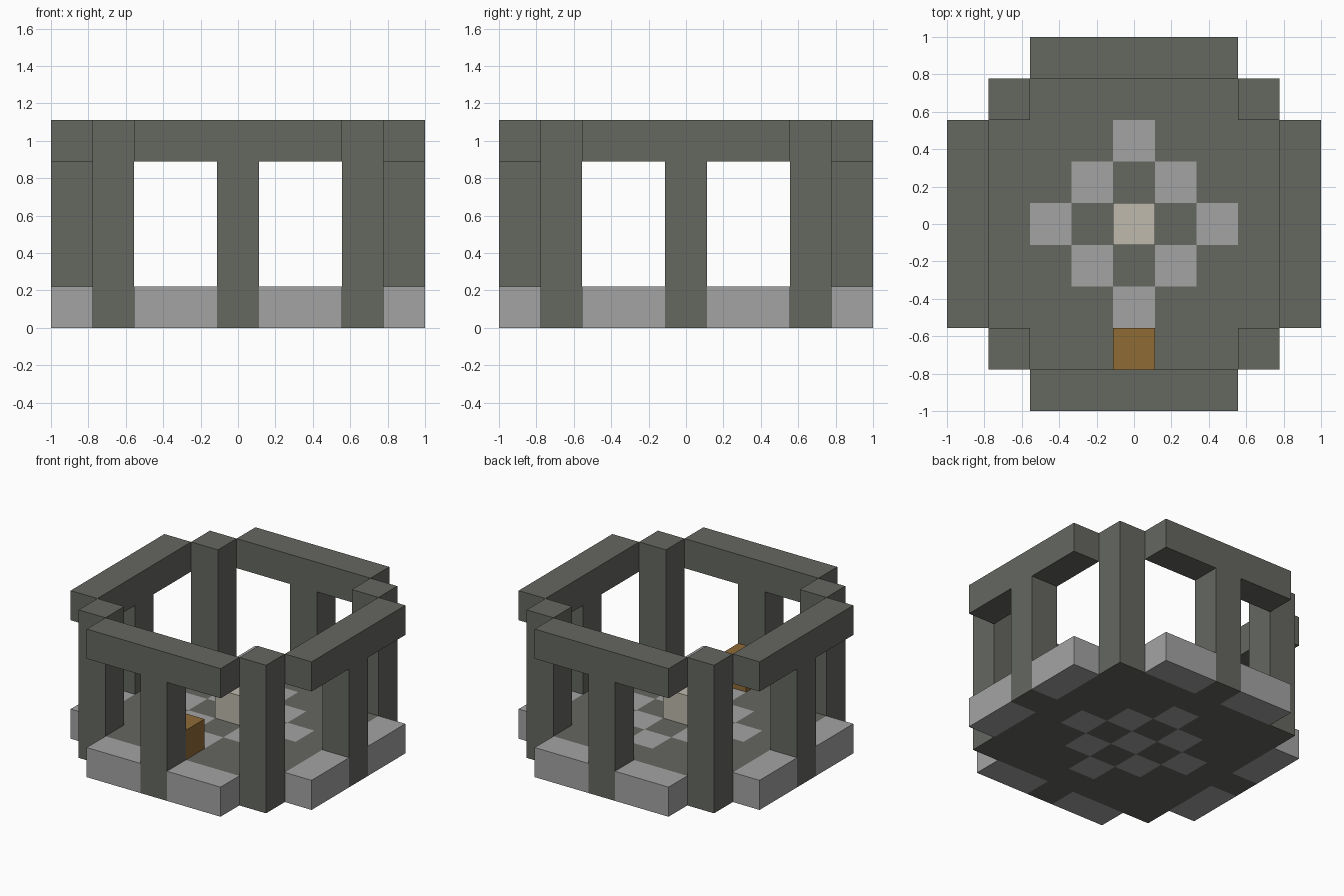
import bpy
import bmesh
import math
from mathutils import Matrix, Vector

if "Cube" in bpy.data.objects:
    bpy.data.objects.remove(bpy.data.objects["Cube"], do_unlink=True)

U = 2 / 9  # one block of the building grid


def material(name, rgb):
    mat = bpy.data.materials.new(name)
    mat.use_nodes = True
    mat.diffuse_color = (*rgb, 1)
    mat.node_tree.nodes["Principled BSDF"].inputs["Base Color"].default_value = (*rgb, 1)
    return mat


dark_stone = material("dark_stone", (0.130, 0.136, 0.118))
light_stone = material("light_stone", (0.37, 0.37, 0.37))
cream_stone = material("cream_stone", (0.52, 0.49, 0.42))
brown_wood = material("brown_wood", (0.275, 0.145, 0.036))


def finish(name, bm, mats, turn=0):
    """Scale from blocks to units, turn about z and make the object."""
    bmesh.ops.recalc_face_normals(bm, faces=bm.faces)
    bm.transform(Matrix.Rotation(turn, 4, "Z") @ Matrix.Scale(U, 4))
    mesh = bpy.data.meshes.new(name)
    bm.to_mesh(mesh)
    bm.free()
    for mat in mats:
        mesh.materials.append(mat)
    obj = bpy.data.objects.new(name, mesh)
    bpy.context.collection.objects.link(obj)
    return obj


def block(name, mat, centre, size, turn=0):
    bm = bmesh.new()
    bmesh.ops.create_cube(bm, size=1)
    bmesh.ops.scale(bm, vec=size, verts=bm.verts)
    bmesh.ops.translate(bm, vec=centre, verts=bm.verts)
    return finish(name, bm, [mat], turn)


def extrude(bm, faces, offset):
    new = bmesh.ops.extrude_face_region(bm, geom=faces, use_keep_orig=True)["geom"]
    verts = [v for v in new if isinstance(v, bmesh.types.BMVert)]
    bmesh.ops.translate(bm, vec=offset, verts=verts)


# Floor slab: square without its corners, with a checkered diamond inlay
bm = bmesh.new()
bmesh.ops.create_grid(bm, x_segments=7, y_segments=7, size=3.5)
corners = [f for f in bm.faces
           if min(abs(c) for c in f.calc_center_median().xy) > 2.5]
bmesh.ops.delete(bm, geom=corners, context="FACES")
extrude(bm, bm.faces[:], Vector((0, 0, 1)))
bm.normal_update()
for f in bm.faces:
    c = f.calc_center_median()
    steps = round(abs(c.x) + abs(c.y))
    if abs(f.normal.z) > 0.5 and steps <= 2 and steps % 2 == 0:
        f.material_index = 1
finish("floor", bm, [dark_stone, light_stone])

# T-shaped frame of middle post and top rail, drawn in x and z
T_PROFILE = [(-2.5, 4), (-0.5, 4), (-0.5, 0), (0.5, 0),
             (0.5, 4), (2.5, 4), (2.5, 5), (-2.5, 5)]

for k, side in enumerate(("front", "left", "back", "right")):
    turn = k * math.pi / 2
    bm = bmesh.new()
    face = bm.faces.new([bm.verts.new((x, -4.5, z)) for x, z in T_PROFILE])
    extrude(bm, [face], Vector((0, 1, 0)))
    finish(side + "_frame", bm, [dark_stone], turn)

    # Low sills on both sides of the post
    for s, end in ((-1, "a"), (1, "b")):
        block(f"{side}_sill_{end}", light_stone, (1.5 * s, -4, 0.5), (2, 1, 1), turn)

    # Corner post beside this side
    block(f"corner_post_{k + 1}", dark_stone, (3, -3, 2.5), (1, 1, 5), turn)

# Blocks standing on the floor
block("centre_block", cream_stone, (0, 0, 1.5), (1, 1, 1))
block("wooden_block", brown_wood, (0, -3, 1.5), (1, 1, 1))
